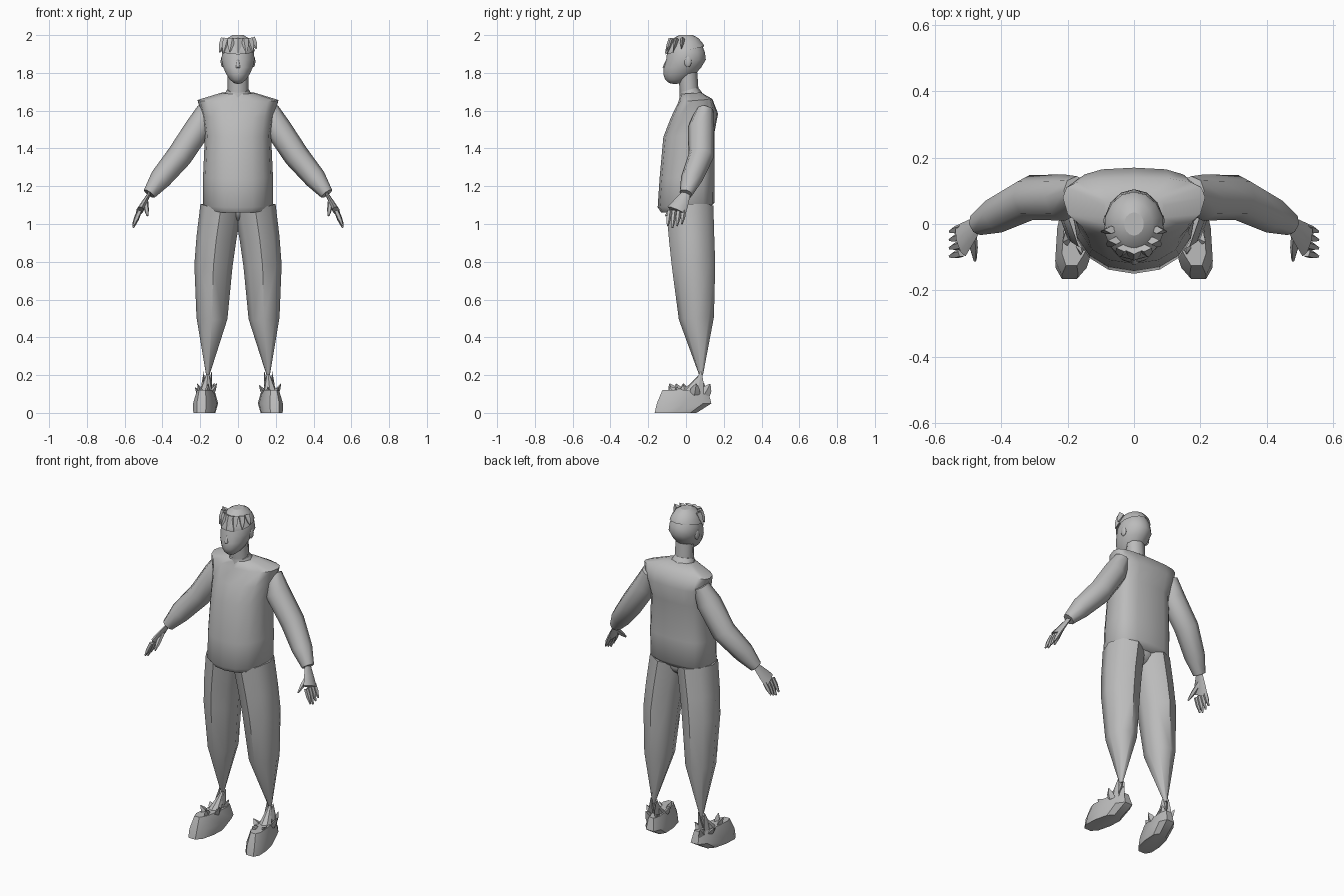
import bpy, bmesh, math, random
from mathutils import Vector

random.seed(4)
cube = bpy.data.objects.get("Cube")
if cube:
    bpy.data.objects.remove(cube, do_unlink=True)

shade = 0.5
colour = (shade, shade, shade, 1)
grey = bpy.data.materials.new("plain grey")
grey.use_nodes = True
grey.diffuse_color = colour
grey.node_tree.nodes["Principled BSDF"].inputs["Base Color"].default_value = colour


def finish(name, bm, side=1, angle=50):
    """Turn the mesh into a shaded object; side -1 puts it on the right."""
    for vert in bm.verts:
        vert.co.x *= side
    bmesh.ops.recalc_face_normals(bm, faces=bm.faces)
    mesh = bpy.data.meshes.new(name)
    bm.to_mesh(mesh)
    bm.free()
    mesh.materials.append(grey)
    part = bpy.data.objects.new(name, mesh)
    bpy.context.collection.objects.link(part)
    bpy.ops.object.select_all(action='DESELECT')
    part.select_set(True)
    bpy.context.view_layer.objects.active = part
    bpy.ops.object.shade_smooth_by_angle(angle=math.radians(angle))


def skin(bm, rings):
    """Bridge rings of points and close both ends."""
    loops = [[bm.verts.new(point) for point in ring] for ring in rings]
    for lower, upper in zip(loops, loops[1:]):
        for i in range(len(lower)):
            bm.faces.new((lower[i - 1], lower[i], upper[i], upper[i - 1]))
    bm.faces.new(loops[0])
    bm.faces.new(loops[-1])


def circle(sides, offset=0.0):
    """Cosine and sine pairs round a circle."""
    turns = [math.tau * (i + offset) / sides for i in range(sides)]
    return [(math.cos(turn), math.sin(turn)) for turn in turns]


def stack(bm, rows, sides, round_front, round_back, lean=0.0, tilt=0.0):
    """Level rounded-box rings: height, half width, front y, back y."""
    rings = []
    for height, width, front, back in rows:
        middle = (front + back) / 2 + lean
        ring = []
        for c, s in circle(sides):
            reach = back - middle if s > 0 else middle - front
            power = round_back if s > 0 else round_front
            x = width * math.copysign(abs(c) ** power, c)
            y = middle + reach * math.copysign(abs(s) ** power, s)
            ring.append((x, y, height + tilt * y))
        rings.append(ring)
    skin(bm, rings)


def tube(bm, path, flatten=1.0, sides=8):
    """Rings across a path of (point, radius); flatten scales them sideways."""
    points = [Vector(point) for point, radius in path]
    rings = []
    for k, (point, radius) in enumerate(path):
        before, after = points[max(k - 1, 0)], points[min(k + 1, len(points) - 1)]
        along = (after - before).normalized()
        depth = Vector((0, 1, 0))
        depth = (depth - along * depth.dot(along)).normalized()
        across = along.cross(depth) * flatten
        rings.append([points[k] + radius * (depth * c + across * s)
                      for c, s in circle(sides)])
    skin(bm, rings)


def limb(name, path, flatten=1.0, side=1):
    bm = bmesh.new()
    tube(bm, path, flatten)
    finish(name, bm, side)


def flap(bm, base, tip, width, flatten):
    """Thin pointed scrap."""
    middle = base.lerp(tip, 0.5)
    tube(bm, [(base, width), (middle, width * 0.8), (tip, width * 0.1)], flatten, 4)


def ball(bm, centre, size):
    """Low-poly ellipsoid."""
    made = bmesh.ops.create_uvsphere(bm, u_segments=14, v_segments=10, radius=1)
    for vert in made["verts"]:
        vert.co = [c + v * s for c, v, s in zip(centre, vert.co, size)]


# Sweater, wide at the hem and squared at the shoulders
bm = bmesh.new()
stack(bm, [(1.07, .16, -.13, .12), (1.1, .185, -.15, .15), (1.25, .185, -.14, .15),
           (1.47, .175, -.12, .15), (1.57, .19, -.08, .17), (1.65, .215, -.04, .14),
           (1.69, .09, -.03, .08)],
      16, 0.9, 0.7, lean=.03, tilt=.08)
finish("sweater", bm)
limb("collar", [((0, .03, 1.66), .07), ((0, .015, 1.71), .05)], 1.2)
limb("neck", [((0, .02, 1.65), .05), ((0, .01, 1.8), .05)], 1.1)

# Hips
bm = bmesh.new()
ball(bm, (0, .03, 1.08), (.12, .09, .07))
finish("hips", bm)

# Head, with the jaw narrowed and pushed forward below the middle
skull = Vector((0, 0, 1.87))
skull_size = Vector((.09, .105, .13))
bm = bmesh.new()
ball(bm, skull, skull_size)
for vert in bm.verts:
    low = max(0, (skull.z - vert.co.z) / skull_size.z)
    vert.co.x *= 1 - low / 5
    vert.co.y -= low * .06
finish("head", bm)

bm = bmesh.new()
tube(bm, [((0, -.1, 1.87), .005), ((0, -.11, 1.83), .014), ((0, -.1, 1.82), .01)])
finish("nose", bm)

# Hair cap cut from a larger skull, with a ragged fringe
bm = bmesh.new()
ball(bm, skull, skull_size * 1.08)
bmesh.ops.bisect_plane(bm, geom=bm.verts[:] + bm.edges[:] + bm.faces[:],
                       plane_co=skull + Vector((0, 0, .05)),
                       plane_no=(0, -.2, 1), clear_inner=True)
for vert in bm.verts:
    vert.co.z = min(vert.co.z, 2)
for c, s in circle(14, 0.5):
    if s < 0:
        root = skull + Vector((c * .07, s * .08, .11))
        tip = skull + Vector((c * .1, s * .11, random.uniform(.03, .06)))
        flap(bm, root, tip, .012, 2)
finish("hair", bm, angle=25)

# Joints of the left side
wrist = Vector((.47, 0, 1.16))
knuckles = Vector((.52, -.05, 1.07))
ankle = Vector((.16, .08, .2))
instep = Vector((.17, .02, .1))

for label, side in (("left_", 1), ("right_", -1)):
    bm = bmesh.new()
    ball(bm, (.082, .01, 1.86), (.01, .02, .03))
    finish(label + "ear", bm, side)

    limb(label + "sleeve", [((.17, .1, 1.61), .045), ((.21, .08, 1.51), .07),
                            ((.31, .08, 1.36), .068), ((.41, .03, 1.24), .058),
                            (wrist, .035)], side=side)

    # Hand with four fingers and a thumb
    bm = bmesh.new()
    tube(bm, [(wrist, .025), (wrist.lerp(knuckles, 0.5), .04), (knuckles, .053)], 0.35)
    for finger in range(4):
        root = knuckles + Vector((0, (finger - 1.5) * .025, 0))
        length = .09 - abs(finger - 1) * .01
        tip = root + Vector((.035, -.01, -length))
        tube(bm, [(root, .013), (root.lerp(tip, 0.5), .013), (tip, .005)], sides=5)
    palm = wrist.lerp(knuckles, 0.4)
    thumb = palm + Vector((-.01, -.09, -.08))
    tube(bm, [(palm, .015), (palm.lerp(thumb, 0.6), .013), (thumb, .005)], sides=5)
    finish(label + "hand", bm, side)

    # Baggy trouser leg pinched at the ankle
    limb(label + "trouser_leg", [((.09, .02, 1.09), .125), ((.115, .03, .92), .12),
                                 ((.13, .04, .78), .115), ((.138, .055, .5), .093),
                                 (ankle, .01)], 0.88, side)

    # Sock with ragged edges
    bm = bmesh.new()
    tube(bm, [(ankle, .01), (ankle.lerp(instep, 0.5), .025), (instep, .04)])
    for shift in (-.02, .02):
        low = instep + Vector((shift, .04, 0))
        flap(bm, low, ankle + Vector((shift, 0, .02)), .03, 0.3)
    finish(label + "sock", bm, side, 30)

    # Shoe with a flat sole and a long toe turned outward
    bm = bmesh.new()
    stack(bm, [(0, .055, -.17, .06), (.05, .06, -.16, .14), (.12, .04, -.13, .12)],
          10, 0.75, 0.75)
    for vert in bm.verts:
        vert.co.x += instep.x - vert.co.y * 0.15
    finish(label + "shoe", bm, side, 35)

    # Ragged tongue, laces and heel tab
    bm = bmesh.new()
    for c, s in circle(6, 0.3):
        root = instep + Vector((c * .03, s * .08, 0))
        tip = instep + Vector((c * .06, s * .11, random.uniform(.03, .06)))
        flap(bm, root, tip, .03, 0.5)
    finish(label + "shoe_scraps", bm, side, 25)
